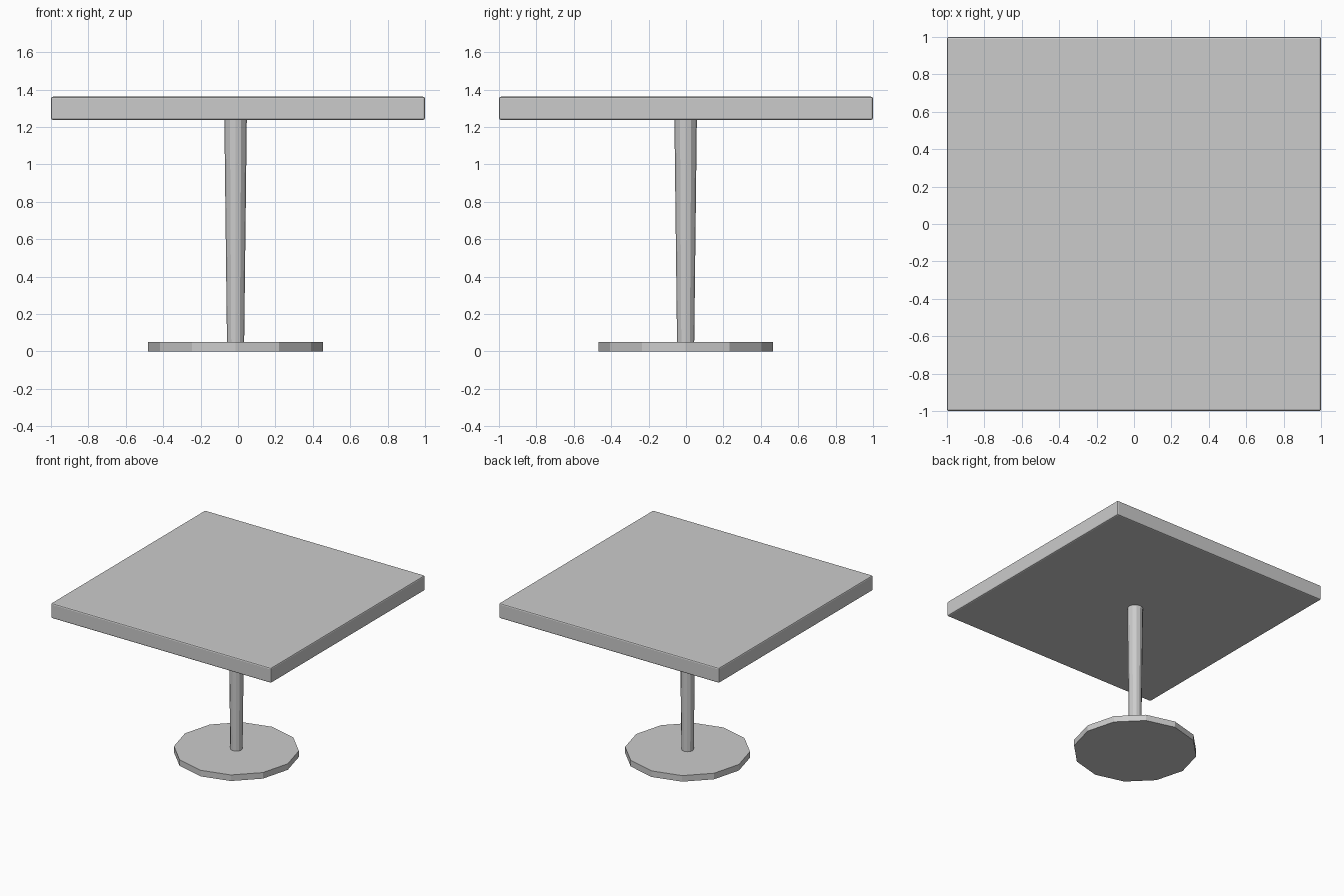
import bpy, bmesh
from mathutils import Matrix

if "Cube" in bpy.data.objects:
    bpy.data.objects.remove(bpy.data.objects["Cube"])

CX, CY = -0.013, -0.002  # pedestal sits slightly off centre


def make_object(name, bm):
    mesh = bpy.data.meshes.new(name)
    bm.to_mesh(mesh)
    bm.free()
    obj = bpy.data.objects.new(name, mesh)
    bpy.context.collection.objects.link(obj)
    return obj


def column(name, r_bottom, r_top, z0, z1, sides=12):
    bm = bmesh.new()
    bmesh.ops.create_cone(bm, cap_ends=True, segments=sides,
                          radius1=r_bottom, radius2=r_top, depth=z1 - z0,
                          matrix=Matrix.Translation((CX, CY, (z0 + z1) / 2)))
    return make_object(name, bm)


# Round foot plate and tapered post
column("base_plate", 0.467, 0.467, 0.0, 0.05)
column("pedestal_post", 0.046, 0.06, 0.05, 1.24)

# Square table top with a narrow chamfer on every edge
bm = bmesh.new()
bmesh.ops.create_cube(bm, size=1, matrix=Matrix.Translation((0, 0, 1.3))
                      @ Matrix.Diagonal((2, 2, 0.124, 1)))
top = make_object("table_top", bm)
bevel = top.modifiers.new("edge_chamfer", 'BEVEL')
bevel.width = 0.01
bevel.segments = 2
